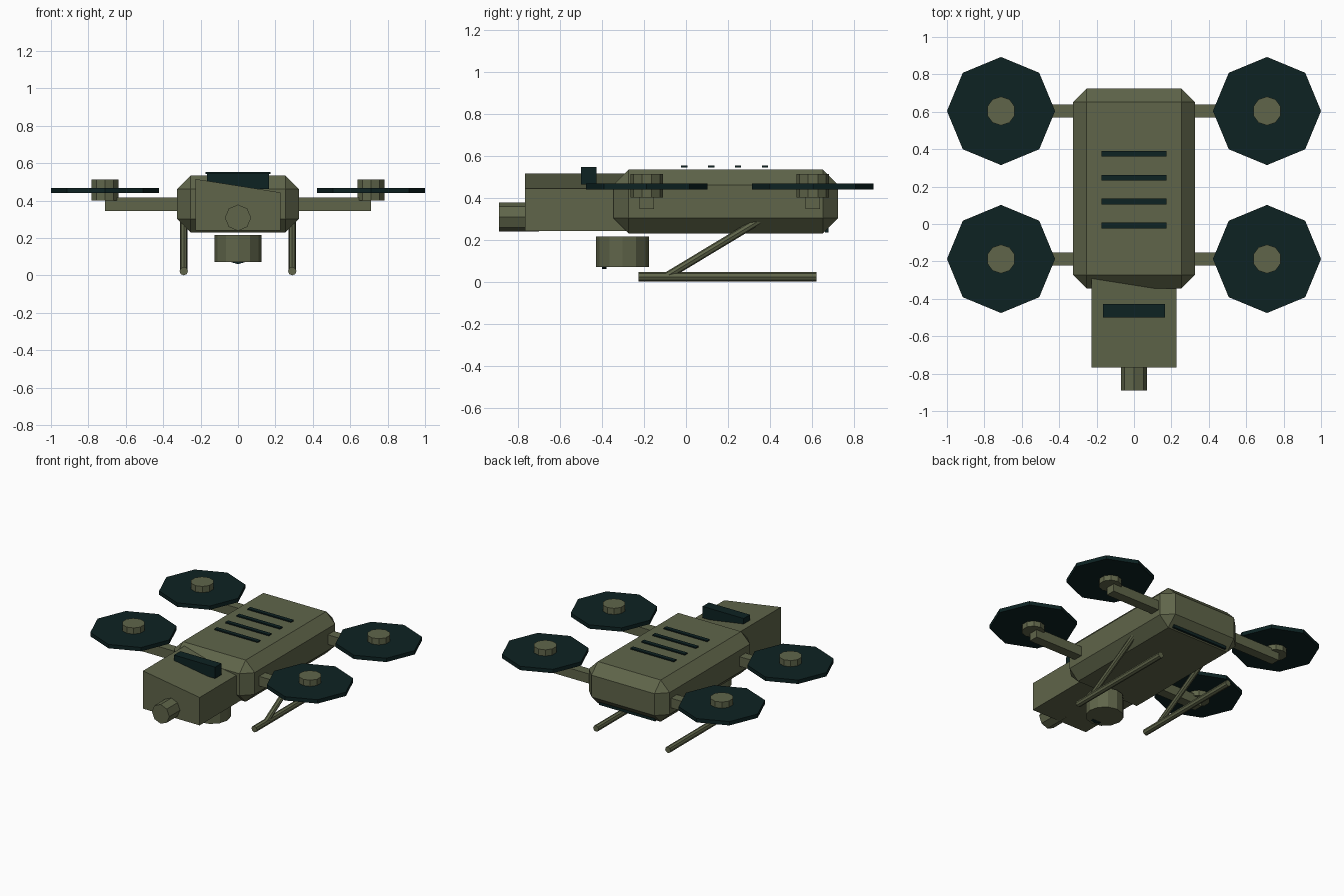
import bpy, bmesh, math
from mathutils import Vector

if "Cube" in bpy.data.objects:
    bpy.data.objects.remove(bpy.data.objects["Cube"])


def material(name, rgb):
    m = bpy.data.materials.new(name)
    m.diffuse_color = (*rgb, 1)
    m.use_nodes = True
    m.node_tree.nodes["Principled BSDF"].inputs["Base Color"].default_value = m.diffuse_color
    return m


OLIVE = material("olive_green", (0.115, 0.13, 0.068))
DARK = material("dark_teal", (0.004, 0.016, 0.016))


def finish(name, bm, mat):
    bmesh.ops.recalc_face_normals(bm, faces=bm.faces)
    me = bpy.data.meshes.new(name)
    bm.to_mesh(me)
    bm.free()
    me.materials.append(mat)
    ob = bpy.data.objects.new(name, me)
    bpy.context.collection.objects.link(ob)
    return ob


def box(name, lo, hi, mat, bevel=0, shape=None):
    """Box between two corners, with optional chamfer and vertex rule."""
    lo, hi = Vector(lo), Vector(hi)
    bm = bmesh.new()
    bmesh.ops.create_cube(bm, size=1)
    for v in bm.verts:
        v.co = (lo + hi) / 2 + v.co * (hi - lo)
        if shape:
            shape(v.co)
    if bevel:
        bmesh.ops.bevel(bm, geom=bm.edges[:], offset=bevel, segments=1,
                        profile=0.5, affect='EDGES')
    return finish(name, bm, mat)


def rod(name, a, b, r, sides, mat, turn=0):
    """Flat-sided cylinder from a to b."""
    a, b = Vector(a), Vector(b)
    d = (b - a).normalized()
    # reference direction of the first corner
    u = Vector((0, 1, 0)) if abs(d.z) > 0.9 else Vector((0, 0, 1))
    u = (u - d * u.dot(d)).normalized()
    w = d.cross(u)
    bm = bmesh.new()
    rings = []
    for p in (a, b):
        rings.append([bm.verts.new(p + r * (u * math.cos(t) + w * math.sin(t)))
                      for t in (turn + 2 * math.pi * i / sides for i in range(sides))])
    for i in range(sides):
        j = (i + 1) % sides
        bm.faces.new((rings[0][i], rings[0][j], rings[1][j], rings[1][i]))
    bm.faces.new(rings[0][::-1])
    bm.faces.new(rings[1])
    return finish(name, bm, mat)


# main chamfered body
box("body", (-0.325, -0.345, 0.23), (0.325, 0.725, 0.533), OLIVE, bevel=0.072)


# head with a top that slopes down to the right
def slope(co):
    if co.z > 0.4 and co.x > 0:
        co.z = 0.443


box("head", (-0.228, -0.767, 0.24), (0.228, -0.2, 0.515), OLIVE, shape=slope)
box("head_bar", (-0.166, -0.5, 0.462), (0.166, -0.427, 0.545), DARK)
rod("nose_camera", (0, -0.89, 0.308), (0, -0.7, 0.308), 0.07, 8, OLIVE)

# vent slats on the back, and rear lower plate
for i in range(4):
    y = -0.008 + 0.128 * i
    box(f"vent_slat_{i + 1}", (-0.175, y - 0.015, 0.543), (0.175, y + 0.015, 0.552), DARK)
box("rear_plate", (-0.225, 0.663, 0.234), (0.225, 0.678, 0.3), DARK)

# camera turret under the head
rod("turret", (0, -0.302, 0.07), (0, -0.302, 0.216), 0.126, 12, OLIVE)
rod("turret_lens", (0, -0.4, 0.13), (0, -0.378, 0.13), 0.07, 12, DARK)

for side, s in (("left", -1), ("right", 1)):
    # rotor arms, discs and hubs
    for end, y in (("front", -0.187), ("rear", 0.604)):
        x = 0.711 * s
        box(f"{end}_{side}_arm", (min(x, 0.2 * s), y - 0.035, 0.345),
            (max(x, 0.2 * s), y + 0.035, 0.415), OLIVE)
        rod(f"{end}_{side}_rotor", (x, y, 0.439), (x, y, 0.467), 0.289, 8, DARK)
        rod(f"{end}_{side}_hub", (x, y, 0.4), (x, y, 0.512), 0.077, 10, OLIVE)
    # landing skid and its slanted strut
    x = 0.29 * s
    rod(f"{side}_skid", (x, -0.227, 0.0225), (x, 0.622, 0.0225), 0.0225, 8, OLIVE)
    rod(f"{side}_strut", (x, -0.09, 0.027), (x, 0.38, 0.31), 0.019, 8, OLIVE)
